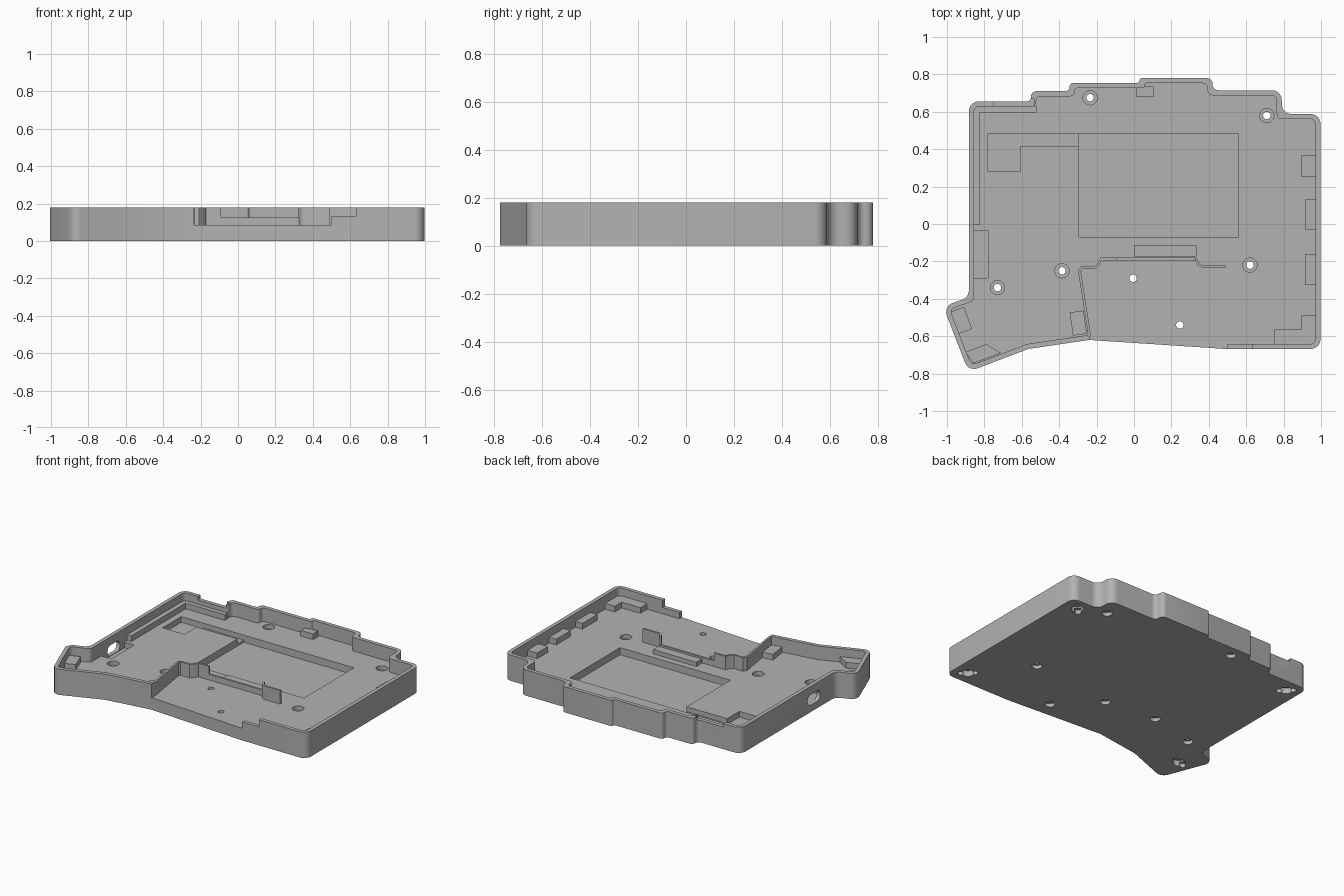
import bpy, bmesh, math
from mathutils import Vector, Matrix

if "Cube" in bpy.data.objects:
    bpy.data.objects.remove(bpy.data.objects["Cube"], do_unlink=True)

TOP, FLOOR, WALL = 0.18, 0.085, 0.027

grey = bpy.data.materials.new("matte grey")
grey.use_nodes = True
grey.diffuse_color = (0.45, 0.45, 0.45, 1)
grey.node_tree.nodes["Principled BSDF"].inputs["Base Color"].default_value = grey.diffuse_color


def rounded(pts, r, steps=6):
    """Round every corner of a polygon with a fillet."""
    out, n = [], len(pts)
    for i in range(n):
        p = Vector(pts[i])
        a, b = Vector(pts[i - 1]) - p, Vector(pts[(i + 1) % n]) - p
        half = a.angle(b) / 2
        if half > 1.45:
            out.append(p)
            continue
        cut = min(r / math.tan(half), 0.48 * a.length, 0.48 * b.length)
        s, e = p + a.normalized() * cut, p + b.normalized() * cut
        mid = p + (a.normalized() + b.normalized()).normalized() * cut / math.cos(half)
        ang = (s - mid).angle_signed(e - mid)
        for k in range(steps + 1):
            t = -ang * k / steps
            out.append(mid + Matrix.Rotation(t, 2) @ (s - mid))
    return out


def inset(pts, d):
    """Move every edge of a clockwise polygon inward."""
    out, n = [], len(pts)
    for i in range(n):
        p = Vector(pts[i])
        u = (p - Vector(pts[i - 1])).normalized()
        v = (Vector(pts[(i + 1) % n]) - p).normalized()
        nu, nv = Vector((u.y, -u.x)), Vector((v.y, -v.x))
        out.append(p + (nu + nv) * d / (1 + nu.dot(nv)))
    return out


def prism(name, pts, z0, z1):
    bm = bmesh.new()
    face = bm.faces.new([bm.verts.new((p[0], p[1], z0)) for p in pts])
    top = bmesh.ops.extrude_face_region(bm, geom=[face])["geom"]
    bmesh.ops.translate(bm, vec=(0, 0, z1 - z0),
                        verts=[g for g in top if isinstance(g, bmesh.types.BMVert)])
    bmesh.ops.recalc_face_normals(bm, faces=bm.faces)
    me = bpy.data.meshes.new(name)
    bm.to_mesh(me)
    bm.free()
    me.materials.append(grey)
    ob = bpy.data.objects.new(name, me)
    bpy.context.collection.objects.link(ob)
    return ob


def rect(x0, x1, y0, y1):
    return [(x0, y0), (x0, y1), (x1, y1), (x1, y0)]


def turned(x, y, w, h, deg):
    rot = Matrix.Rotation(math.radians(deg), 2)
    return [Vector((x, y)) + rot @ Vector(c) for c in rect(-w / 2, w / 2, -h / 2, h / 2)]


def circle(x, y, r, n=24):
    return [(x + r * math.cos(k * math.tau / n), y + r * math.sin(k * math.tau / n)) for k in range(n)]


def select(ob):
    bpy.ops.object.select_all(action='DESELECT')
    ob.select_set(True)
    bpy.context.view_layer.objects.active = ob


def carve(target, cutter):
    cutter.hide_render = True
    select(target)
    mod = target.modifiers.new("cut", 'BOOLEAN')
    mod.operation, mod.solver, mod.object = 'DIFFERENCE', 'EXACT', cutter
    bpy.ops.object.modifier_apply(modifier=mod.name)
    bpy.data.objects.remove(cutter, do_unlink=True)


# Case body: stepped outline, hollowed to a tray
outline = [(-0.883, 0.655), (-0.55, 0.655), (-0.55, 0.71), (-0.345, 0.71), (-0.345, 0.755),
           (0.03, 0.755), (0.03, 0.78), (0.42, 0.78), (0.42, 0.715), (0.79, 0.715),
           (0.79, 0.588), (0.997, 0.588), (0.997, -0.668), (0.49, -0.668), (-0.24, -0.62),
           (-0.565, -0.668), (-0.885, -0.79), (-1.02, -0.44), (-0.883, -0.392)]
case = prism("case_body", rounded(outline, 0.052), 0, TOP)
carve(case, prism("cavity", rounded(inset(outline, WALL), 0.028), FLOOR, 0.3))

# Openings in the front and back walls
for box, z in ((rect(-0.235, 0.5, -0.8, -0.58), FLOOR),
               (rect(0.45, 0.63, -0.8, -0.6), 0.13),
               (rect(-0.75, -0.535, 0.6, 0.668), 0.155)):
    carve(case, prism("opening", box, z, 0.3))

# Floor pockets: battery well, cable channel, switch well, connector well
for box, z in ((rect(-0.295, 0.56, -0.07, 0.485), 0.035),
               (rect(-0.62, -0.28, 0.415, 0.485), 0.05),
               (rect(-0.78, -0.61, 0.28, 0.485), 0.045),
               (rect(-0.856, -0.78, -0.29, -0.035), 0.045)):
    carve(case, prism("pocket", box, z, 0.15))

# Oval connector port through the left wall
slot = rounded(rect(-0.037, 0.037, -0.07, 0.07), 0.036)
port = prism("port", slot, -0.08, 0.08)
port.matrix_world = Matrix.Translation((-0.885, -0.155, 0.085)) @ Matrix.Rotation(math.pi / 2, 4, 'Y')
bpy.context.view_layer.update()
carve(case, port)

# Screw holes, bored from below, five also from above
screws = [(-0.235, 0.675), (0.71, 0.58), (0.62, -0.22), (-0.385, -0.25), (-0.73, -0.34)]
for x, y in screws + [(-0.005, -0.29), (0.245, -0.54)]:
    carve(case, prism("hole", circle(x, y, 0.02), -0.1, 0.3))
    carve(case, prism("bore", circle(x, y, 0.033), -0.1, 0.025))
for x, y in screws:
    carve(case, prism("upper_bore", circle(x, y, 0.038), 0.055, 0.3))

# Blind keyhole recesses in the underside corners
for x, y, deg in ((0.89, 0.5, 45), (0.9, -0.57, 135), (-0.79, 0.56, 135), (-0.86, -0.58, 20)):
    carve(case, prism("foot_recess", circle(x, y, 0.04), -0.1, 0.04))
    carve(case, prism("foot_slot", rounded(turned(x, y, 0.13, 0.04, deg), 0.019), -0.1, 0.03))


# Thin partition behind the open front, with a low middle span
def ribbon(name, path, z, half=0.007):
    left, right = [], []
    for i, p in enumerate(path):
        p = Vector(p)
        u = (p - Vector(path[i - 1])).normalized() if i else None
        v = (Vector(path[i + 1]) - p).normalized() if i < len(path) - 1 else u
        u = u or v
        nrm = Vector((-u.y - v.y, u.x + v.x)) * half / (1 + u.dot(v))
        left.append(p + nrm)
        right.append(p - nrm)
    return prism(name, left + right[::-1], FLOOR - 0.002, z)


parts = [case]
parts.append(ribbon("partition_thumb", [(-0.242, -0.615), (-0.24, -0.58), (-0.292, -0.25),
                                        (-0.28, -0.233), (-0.21, -0.233), (-0.19, -0.215),
                                        (-0.175, -0.187), (-0.09, -0.187)], TOP))
parts.append(ribbon("partition_middle", [(-0.09, -0.187), (0.33, -0.187)], 0.125))
parts.append(ribbon("partition_tab", [(0.33, -0.187), (0.345, -0.215), (0.365, -0.226), (0.49, -0.226)], TOP))

# Raised ledge along the left and back walls
prism("ledge_left", rect(-0.86, -0.824, -0.005, 0.63), FLOOR - 0.002, 0.125)
prism("ledge_back", rect(-0.83, -0.52, 0.597, 0.63), FLOOR - 0.002, 0.125)

# Support blocks on the floor
blocks = {
    "support_back": rect(0.01, 0.105, 0.68, 0.735),
    "support_right_back": rect(0.895, 0.975, 0.25, 0.37),
    "support_right_middle": rect(0.915, 0.975, -0.03, 0.13),
    "support_right_front": rect(0.915, 0.975, -0.325, -0.16),
    "support_corner": [(0.75, -0.65), (0.75, -0.565), (0.895, -0.565), (0.895, -0.49),
                       (0.975, -0.49), (0.975, -0.65)],
    "support_thumb_right": turned(-0.298, -0.53, 0.075, 0.125, 8),
    "support_thumb_left": turned(-0.923, -0.515, 0.075, 0.125, 20),
    "support_thumb_front": [(-0.9, -0.685), (-0.79, -0.642), (-0.71, -0.69), (-0.86, -0.745)],
}
for name, pts in blocks.items():
    prism(name, pts, FLOOR - 0.002, 0.125)
prism("support_partition", rect(0.0, 0.335, -0.175, -0.115), FLOOR - 0.002, 0.115)

# Smooth the rounded walls, keep edges crisp
for ob in parts:
    select(ob)
    bpy.ops.object.shade_smooth_by_angle(angle=math.radians(30))
